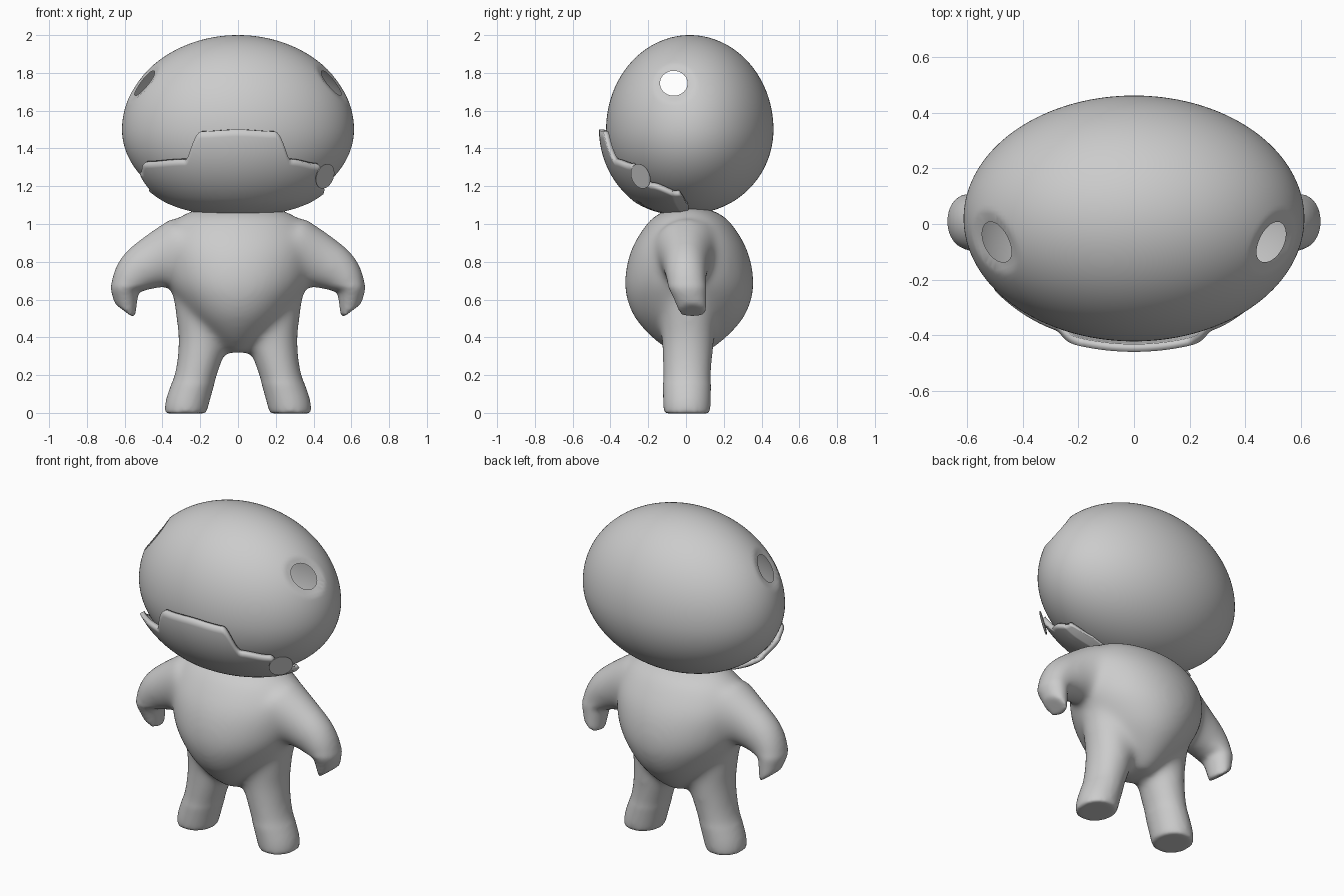
import bpy, bmesh, math
from mathutils import Vector

if "Cube" in bpy.data.objects:
    bpy.data.objects.remove(bpy.data.objects["Cube"])

HC, HY, HX = 1.5, 0.02, 0.614         # head centre height, depth offset, half width
UP, DOWN, RY = 0.5, 0.445, 0.443      # head radii


def finish(bm, name):
    mesh = bpy.data.meshes.new(name)
    bmesh.ops.recalc_face_normals(bm, faces=bm.faces)
    bm.to_mesh(mesh)
    bm.free()
    for p in mesh.polygons:
        p.use_smooth = True
    ob = bpy.data.objects.new(name, mesh)
    bpy.context.collection.objects.link(ob)
    return ob


def loft(bm, rings):
    """Skin a closed tube through rings of points and cap both ends."""
    vs = [[bm.verts.new(p) for p in r] for r in rings]
    n = len(vs[0])
    for a, b in zip(vs, vs[1:]):
        for i in range(n):
            bm.faces.new((a[i], a[(i + 1) % n], b[(i + 1) % n], b[i]))
    bm.faces.new(vs[0])
    bm.faces.new(vs[-1][::-1])


def catmull(keys, steps=6):
    """Smoothly resample rows of numbers."""
    out = []
    for i in range(len(keys) - 1):
        p0, p1 = keys[max(i - 1, 0)], keys[i]
        p2, p3 = keys[i + 1], keys[min(i + 2, len(keys) - 1)]
        for s in range(steps):
            t = s / steps
            out.append([0.5 * (2 * b + (c - a) * t + (2 * a - 5 * b + 4 * c - d) * t * t
                               + (3 * b - a - 3 * c + d) * t ** 3)
                        for a, b, c, d in zip(p0, p1, p2, p3)])
    return out + [list(keys[-1])]


def limb(bm, keys, side, end):
    """Tube along x, y, z with an in-plane radius and a depth radius; end = facing of the tip."""
    k = catmull(keys)
    rings = []
    for i, (x, y, z, r, ry) in enumerate(k):
        a, b = k[max(i - 1, 0)], k[min(i + 1, len(k) - 1)]
        t = Vector((b[0] - a[0], 0, b[2] - a[2])).normalized()
        t = t.lerp(Vector(end), max(0, 1 - (len(k) - 1 - i) / 6)).normalized()
        nrm = Vector((-t.z, 0, t.x))
        ring = []
        for j in range(32):
            q = j * math.tau / 32
            p = Vector((x, y, z)) + nrm * r * math.cos(q) + Vector((0, ry * math.sin(q), 0))
            p.x *= side
            ring.append(p)
        rings.append(ring)
    loft(bm, rings)


# body: round torso, two arms, two legs, fused into one soft skin
bm = bmesh.new()
torso = [(1.085, .21, .09), (1.05, .29, .17), (1.0, .35, .225), (.9, .40, .29), (.8, .40, .327),
         (.69, .375, .342), (.6, .325, .33), (.5, .25, .287), (.4, .15, .20), (.32, .06, .10)]
loft(bm, [[(rx * math.cos(j * math.tau / 48), 0.017 + ry * math.sin(j * math.tau / 48), z)
           for j in range(48)] for z, rx, ry in catmull(torso, 4)])
arm = [(.28, 0, .87, .18, .18), (.42, 0, .81, .15, .135), (.53, 0, .75, .122, .115),
       (.592, .005, .68, .086, .105), (.597, .02, .61, .066, .088), (.596, .035, .535, .06, .072)]
leg = [(.20, .01, .70, .155, .15), (.19, .01, .5, .137, .145), (.187, .01, .38, .13, .14),
       (.225, .005, .2, .11, .13), (.27, .005, .05, .113, .126), (.279, .005, -.003, .109, .121)]
for side in (1, -1):
    limb(bm, arm, side, (.6, 0, -.8))
    limb(bm, leg, side, (0, 0, -1))
body = finish(bm, "body")
rm = body.modifiers.new("fuse", 'REMESH')
rm.mode = 'VOXEL'
rm.voxel_size = 0.013
rm.use_smooth_shade = True
dg = bpy.context.evaluated_depsgraph_get()
fused = bpy.data.meshes.new_from_object(body.evaluated_get(dg))
body.modifiers.clear()
body.data = fused
# strong softening at the joins only, light softening over everything
joins = body.vertex_groups.new(name="joins")
joins.add([v.index for v in fused.vertices
           if v.co.z > 0.16 and not (abs(v.co.x) > 0.5 and v.co.z < 0.68)], 1, 'REPLACE')
for group, count in (("joins", 60), ("", 9)):
    sm = body.modifiers.new("soften", 'SMOOTH')
    sm.factor = 0.5
    sm.iterations = count
    sm.vertex_group = group

# head: hollow egg with an open hole high on each side, its rim slightly sunken
bm = bmesh.new()
bmesh.ops.create_uvsphere(bm, u_segments=144, v_segments=96, radius=1)
for v in bm.verts:
    x, y, z = v.co
    v.co = (x * HX, HY + y * RY, HC + z * (UP if z > 0 else DOWN))


def hole_pos(v):
    return (v.co.y + 0.065) / 0.073, (v.co.z - 1.745) / 0.066


inside = [v for v in bm.verts if abs(v.co.x) > .2 and math.hypot(*hole_pos(v)) < 1]
bmesh.ops.delete(bm, geom=inside, context='VERTS')
for v in bm.verts:
    if v.is_boundary:
        a, b = hole_pos(v)
        q = math.hypot(a, b)
        y, z = -0.065 + 0.073 * a / q, 1.745 + 0.066 * b / q
        x = HX * math.sqrt(1 - ((y - HY) / RY) ** 2 - ((z - HC) / UP) ** 2)
        v.co = (math.copysign(x, v.co.x), y, z)
for v in bm.verts:
    t = max(0, 1 - (math.hypot(*hole_pos(v)) - 1) / 0.6)
    if abs(v.co.x) > .2 and t > 0:
        v.co.x -= math.copysign(0.018 * t * t * (3 - 2 * t), v.co.x)
finish(bm, "head")

# jaw mask: raised shell round the lower front with a stepped top edge
common = [(0, 1.50), (17, 1.49), (27, 1.335)]
right = common + [(44, 1.31), (56, 1.2), (80, 1.15), (88, 1.08)]
left = common + [(53, 1.32), (62, 1.27), (70, 1.18), (80, 1.15), (88, 1.08)]


def edge_height(deg):
    keys, d = (right if deg > 0 else left), abs(deg)
    for (a, za), (b, zb) in zip(keys, keys[1:]):
        if d <= b:
            t = (d - a) / (b - a)
            return za + (zb - za) * t * t * (3 - 2 * t)
    return keys[-1][1]


bm = bmesh.new()
grid = []
for i in range(-88, 89):
    az = math.radians(i)
    top = math.asin((edge_height(i) - HC) / (DOWN * 1.085))
    lift = 0.075 - 0.05 * max(0, (abs(i) - 74) / 14)
    col = []
    for j in range(21):
        phi = top + (math.radians(-88) - top) * j / 20
        c = math.cos(phi)
        f = 1.01 + lift * min(1, c / 0.6)
        col.append(bm.verts.new((HX * f * c * math.sin(az), HY - RY * f * c * math.cos(az),
                                 HC + DOWN * f * math.sin(phi))))
    grid.append(col)
for a, b in zip(grid, grid[1:]):
    for j in range(20):
        bm.faces.new((a[j], a[j + 1], b[j + 1], b[j]))
mask = finish(bm, "jaw_mask")
if mask.data.polygons[88 * 20 + 2].normal.y > 0:
    mask.data.flip_normals()
so = mask.modifiers.new("thickness", 'SOLIDIFY')
so.thickness = 0.028
so.offset = -1
bpy.context.view_layer.objects.active = mask
mask.select_set(True)
bpy.ops.object.shade_smooth_by_angle(angle=math.radians(40))

# small round disc on one side of the mask
bm = bmesh.new()
rot = Vector((.70, -.66, -.28)).to_track_quat('Z', 'Y').to_matrix().to_4x4()
rot.translation = (.46, -.24, 1.253)
bmesh.ops.create_cone(bm, cap_ends=True, segments=40, radius1=.068, radius2=.068, depth=.004, matrix=rot)
disc = finish(bm, "mask_disc")
for p in disc.data.polygons:
    p.use_smooth = False
